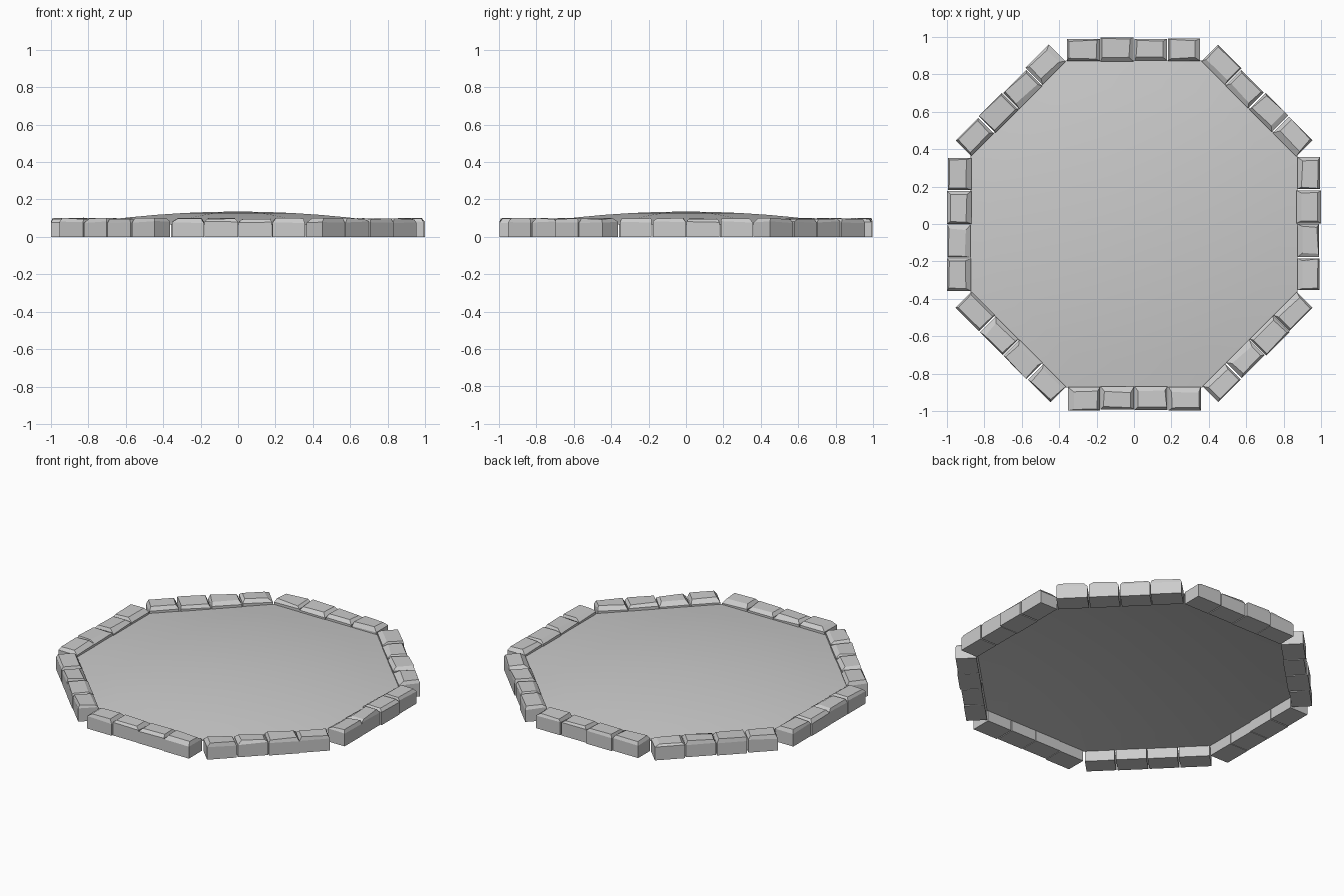
import bpy, bmesh, math, random
from mathutils import Matrix

if "Cube" in bpy.data.objects:
    bpy.data.objects.remove(bpy.data.objects["Cube"])

random.seed(7)
SIDES = 8
INNER, OUTER = 0.87, 0.99      # distance of the stone row from the centre
HALF = 0.36                    # half length of one row


def make_object(name, bm):
    me = bpy.data.meshes.new(name)
    bm.to_mesh(me)
    bm.free()
    ob = bpy.data.objects.new(name, me)
    bpy.context.collection.objects.link(ob)
    return ob


def add_stone(bm, x0, x1, y0, y1, matrix):
    """Block with upright sides and an irregular chamfered top."""
    r = random.uniform
    inset = [r(0.006, 0.022), r(0.006, 0.03), r(0.015, 0.032), r(0.004, 0.014)]
    corners = [(x0, y0), (x1, y0), (x1, y1), (x0, y1)]
    tops = [(x0 + inset[0], y0 + inset[2]), (x1 - inset[1], y0 + inset[2]),
            (x1 - inset[1], y1 - inset[3]), (x0 + inset[0], y1 - inset[3])]
    tops = [(x + r(-0.005, 0.005), y + r(-0.006, 0.006)) for x, y in tops]
    rings = [[(x, y, 0) for x, y in corners],
             [(x, y, r(0.073, 0.084)) for x, y in corners],
             [(x, y, r(0.093, 0.102)) for x, y in tops]]
    rings = [[bm.verts.new(matrix @ Matrix.Translation(p).translation) for p in ring]
             for ring in rings]
    bm.faces.new(rings[0][::-1])
    bm.faces.new(rings[2])
    for low, high in zip(rings, rings[1:]):
        for i in range(4):
            j = (i + 1) % 4
            bm.faces.new((low[i], low[j], high[j], high[i]))


# Eight straight rows of four rim stones
for side in range(SIDES):
    bm = bmesh.new()
    turn = Matrix.Rotation(side * math.tau / SIDES, 4, 'Z')
    step = 2 * HALF / 4
    for k in range(4):
        x = -HALF + k * step
        add_stone(bm, x + random.uniform(0, 0.004), x + step - random.uniform(0.002, 0.008),
                  INNER + random.uniform(-0.003, 0.003), OUTER + random.uniform(-0.003, 0.01), turn)
    make_object(f"rim_stones_{side + 1}", bm)

# Gently domed octagonal floor, open underneath
bm = bmesh.new()
center = bm.verts.new((0, 0, 0.135))
corner_radius = 0.875 / math.cos(math.pi / SIDES)
previous = None
SEG = 6
for n in range(1, SEG + 1):
    t = n / SEG
    ring = []
    for i in range(SIDES):
        a = (i + 0.5) * math.tau / SIDES
        rad = t * corner_radius
        ring.append(bm.verts.new((rad * math.cos(a), rad * math.sin(a), 0.135 - 0.07 * t * t)))
    for i in range(SIDES):
        j = (i + 1) % SIDES
        if previous:
            bm.faces.new((previous[i], ring[i], ring[j], previous[j]))
        else:
            bm.faces.new((center, ring[i], ring[j]))
    previous = ring
for f in bm.faces:
    f.smooth = True
make_object("domed_floor", bm)
